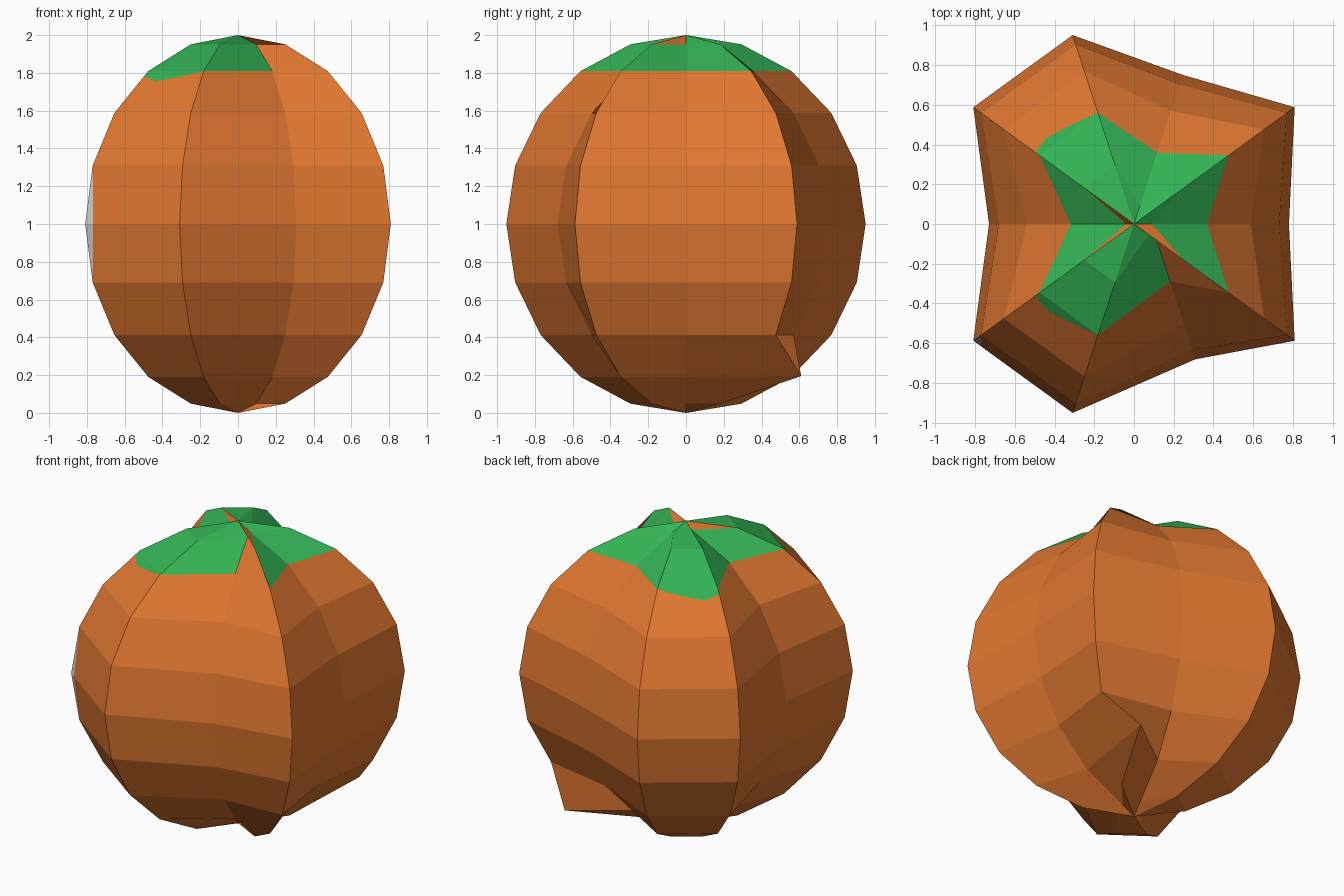
import bpy, bmesh, math
from mathutils import Vector

if "Cube" in bpy.data.objects:
    bpy.data.objects.remove(bpy.data.objects["Cube"])

SEGS, RINGS = 10, 10
ORANGE, GREEN, GREY = 0, 1, 2


def material(name, rgb):
    m = bpy.data.materials.new(name)
    m.diffuse_color = (*rgb, 1)
    m.use_nodes = True
    m.node_tree.nodes["Principled BSDF"].inputs["Base Color"].default_value = m.diffuse_color
    return m


# grooved meridians: segment -> inward shift
GROOVES = {
    0: Vector((-0.22, 0, 0)),
    2: Vector((-0.065, -0.20, 0)),
    5: Vector((0.27, 0, 0)),
    8: Vector((0, 0.27, 0)),
}


def position(seg, ring):
    az, pol = seg * math.tau / SEGS, ring * math.pi / RINGS
    p = Vector((math.sin(pol) * math.cos(az), math.sin(pol) * math.sin(az), 1 + math.cos(pol)))
    p += GROOVES.get(seg, Vector())
    if (seg, ring) == (1, 8):          # the pulled-out bump low at the back
        p = Vector((0.46, 0.61, 0.195))
    return p


bm = bmesh.new()
poles = {0: bm.verts.new((0, 0, 2)), RINGS: bm.verts.new((0, 0, 0))}
grid = {(s, r): bm.verts.new(position(s, r)) for s in range(SEGS) for r in range(1, RINGS)}


def vert(s, r):
    return poles[r] if r in poles else grid[(s % SEGS, r)]


def face(colour, *verts):
    f = bm.faces.new(verts)
    f.material_index = colour


def between(a, b, t):
    return bm.verts.new(a.co.lerp(b.co, t))


def top_colour(s, r):
    # leaf cap covers the top two rings, except one panel and the pinched caps
    if r > 1 or s == 8 or (r == 0 and s in (4, 5, 9)):
        return ORANGE
    return GREEN


# leaf tips hanging over the second ring, as drop along the panel
TIP = [0.12, 0.24, 0.17, 0.09, 0.0]
TIPS = {6: TIP, 3: TIP[::-1]}


def leaf_tip(a, b, c, d, drops):
    n = len(drops) - 1
    top = [between(a, d, i / n) for i in range(n + 1)]
    low = [between(b, c, i / n) for i in range(n + 1)]
    mid = [between(top[i], low[i], t) for i, t in enumerate(drops)]
    for i in range(n):
        g = [top[i], mid[i], mid[i + 1], top[i + 1]]
        if drops[i] == 0:
            g[1:2] = []
            g[0] = mid[i]
        elif drops[i + 1] == 0:
            g.pop()
        face(GREEN, *g)
        face(ORANGE, mid[i], low[i], low[i + 1], mid[i + 1])


# ribbed body, panel by panel
edge_mark = between(vert(6, 5), vert(7, 5), 0.083)
for s in range(SEGS):
    for r in range(RINGS):
        a, b, c, d = vert(s, r), vert(s, r + 1), vert(s + 1, r + 1), vert(s + 1, r)
        if r == 0:
            face(top_colour(s, r), a, b, c)
        elif r == RINGS - 1:
            face(ORANGE, a, b, d)
        elif r == 2 and s in TIPS:
            leaf_tip(a, b, c, d, TIPS[s])
        elif (s, r) == (6, 4):         # small grey mark on the left edge
            face(GREY, a, b, edge_mark)
            face(ORANGE, a, edge_mark, c, d)
        elif (s, r) == (6, 5):
            face(GREY, a, b, edge_mark)
            face(ORANGE, edge_mark, b, c, d)
        else:
            face(top_colour(s, r), a, b, c, d)

bmesh.ops.delete(bm, geom=[v for v in bm.verts if not v.link_faces], context='VERTS')
bmesh.ops.remove_doubles(bm, verts=bm.verts[:], dist=0.0001)
mesh = bpy.data.meshes.new("ribbed_fruit")
bm.to_mesh(mesh)
bm.free()
for m in (material("orange_skin", (0.75, 0.185, 0.03)),
          material("leaf_green", (0.033, 0.45, 0.09)),
          material("pale_grey", (0.62, 0.62, 0.62))):
    mesh.materials.append(m)
fruit = bpy.data.objects.new("ribbed_fruit", mesh)
bpy.context.collection.objects.link(fruit)
